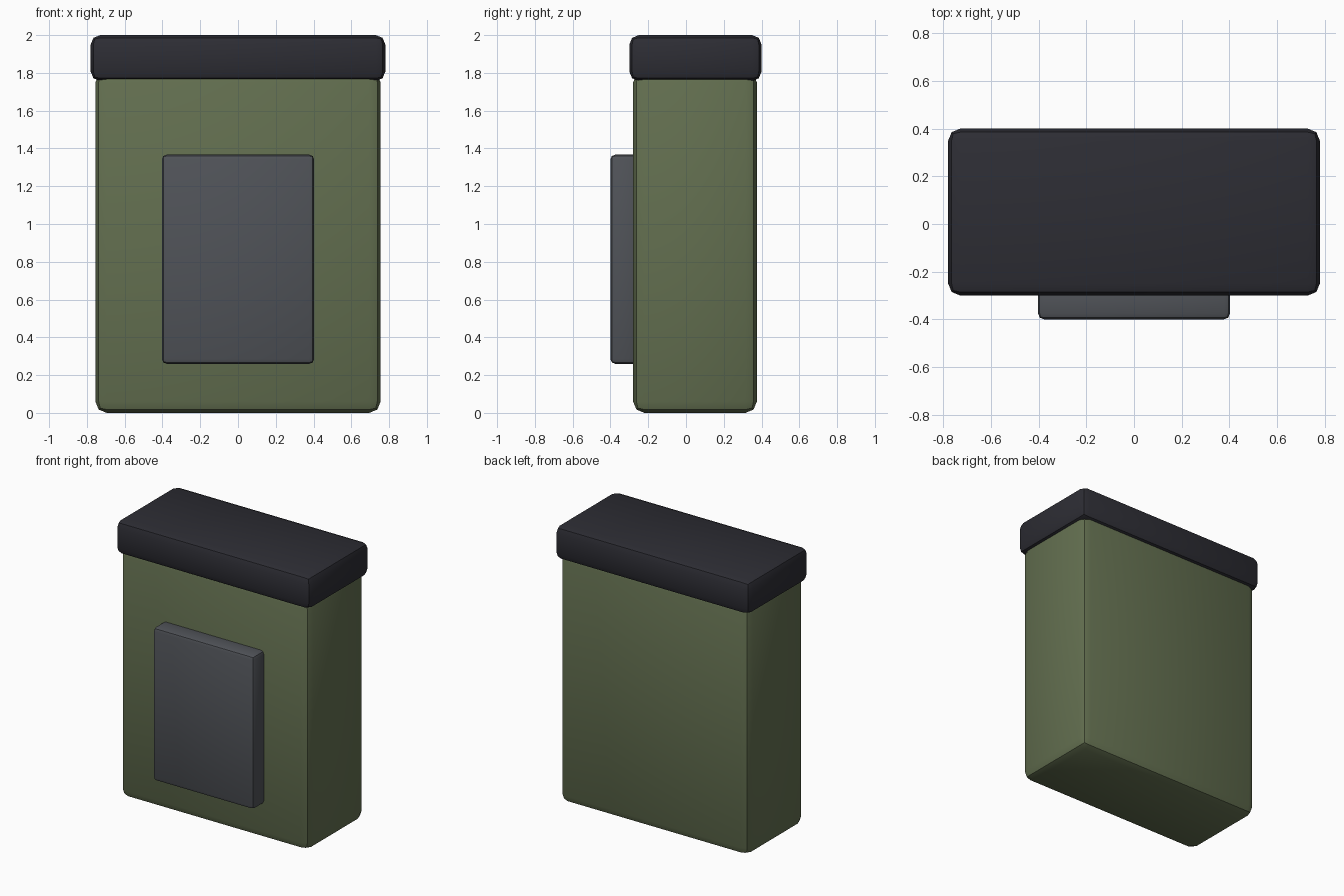
import bpy

if "Cube" in bpy.data.objects:
    bpy.data.objects.remove(bpy.data.objects["Cube"])


def material(name, color):
    m = bpy.data.materials.new(name)
    m.diffuse_color = (*color, 1)
    m.use_nodes = True
    m.node_tree.nodes["Principled BSDF"].inputs["Base Color"].default_value = m.diffuse_color
    return m


olive = material("olive green", (0.125, 0.16, 0.08))
charcoal = material("charcoal", (0.026, 0.026, 0.034))
grey = material("slate grey", (0.08, 0.086, 0.098))


def rounded_box(name, low, high, bevel, mat):
    """Box between two corners with softened edges."""
    center = [(a + b) / 2 for a, b in zip(low, high)]
    bpy.ops.mesh.primitive_cube_add(size=1, location=center)
    ob = bpy.context.object
    ob.name = name
    ob.scale = [b - a for a, b in zip(low, high)]
    bpy.ops.object.transform_apply(location=False, rotation=False, scale=True)
    mod = ob.modifiers.new("Bevel", 'BEVEL')
    mod.width = bevel
    mod.segments = 2
    bpy.ops.object.modifier_apply(modifier=mod.name)
    bpy.ops.object.shade_smooth_by_angle()
    ob.data.materials.append(mat)
    return ob


# Main case
rounded_box("body", (-0.755, -0.28, 0), (0.755, 0.375, 1.81), 0.06, olive)
# Overhanging cap
rounded_box("lid", (-0.78, -0.30, 1.757), (0.78, 0.40, 2.0), 0.05, charcoal)
# Raised panel on the front
rounded_box("front_pocket", (-0.403, -0.40, 0.26), (0.403, -0.24, 1.367), 0.025, grey)
